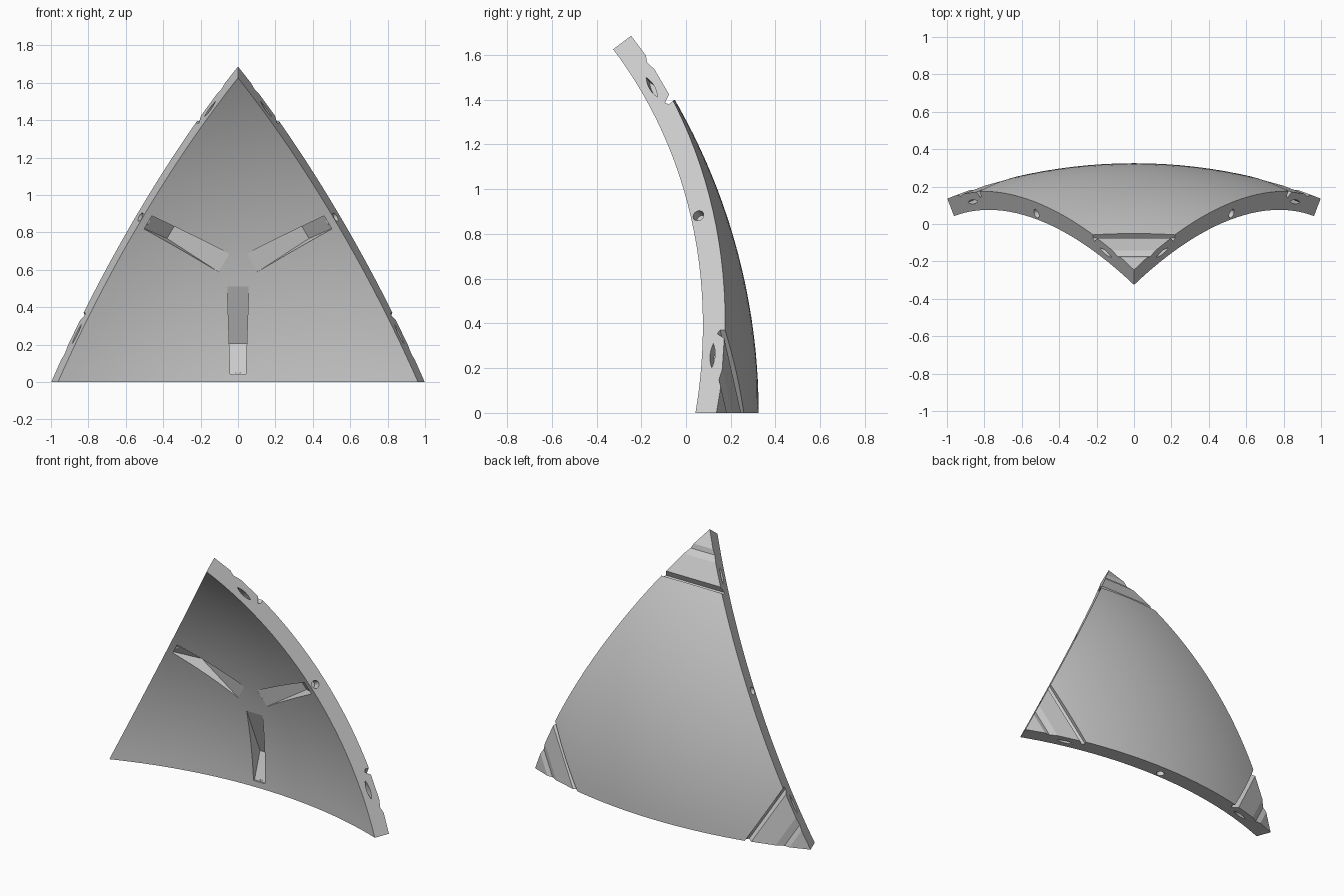
import bpy, bmesh
from math import sin, cos, pi, radians, sqrt
from mathutils import Vector, Matrix

if "Cube" in bpy.data.objects:
    bpy.data.objects.remove(bpy.data.objects["Cube"], do_unlink=True)

R_OUT, R_IN = 2.8, 2.695           # sphere radii of the shell
HALF, RISE = radians(20.92), radians(37.1)   # half side and height of the triangle
CENTRE_Y = -2.475

left = Vector((sin(HALF), cos(HALF), 0))
right = Vector((-sin(HALF), cos(HALF), 0))
apex = Vector((0, cos(RISE), sin(RISE)))
axis = (left + right + apex).normalized()


def make_object(name, bm):
    bmesh.ops.recalc_face_normals(bm, faces=bm.faces[:])
    mesh = bpy.data.meshes.new(name)
    bm.to_mesh(mesh)
    bm.free()
    obj = bpy.data.objects.new(name, mesh)
    bpy.context.collection.objects.link(obj)
    return obj


def prism(bm, start, end):
    """Closed prism between two matching rings of points."""
    a = [bm.verts.new(p) for p in start]
    b = [bm.verts.new(p) for p in end]
    n = len(a)
    for i in range(n):
        j = (i + 1) % n
        bm.faces.new((a[i], a[j], b[j], b[i]))
    bm.faces.new(a[::-1])
    bm.faces.new(b)


# Shell: spherical triangle thickened towards the sphere centre
bm = bmesh.new()
bm.faces.new([bm.verts.new(v) for v in (left, apex, right)])
bmesh.ops.subdivide_edges(bm, edges=bm.edges[:], cuts=25, use_grid_fill=True)
for v in bm.verts:
    v.co = v.co.normalized() * R_OUT
res = bmesh.ops.extrude_face_region(bm, geom=bm.faces[:], use_keep_orig=True)
for v in res["geom"]:
    if isinstance(v, bmesh.types.BMVert):
        v.co = v.co.normalized() * R_IN
shell = make_object("curved_triangle_panel", bm)

# Cutters for one third of the panel
bm = bmesh.new()

# Stepped corner with a narrow groove: (radius, degrees from the corner)
steps = [(2.9, -2), (2.796, -1), (2.797, 2.25), (2.784, 2.85), (2.794, 3.75),
         (2.79, 6.4), (2.755, 6.9), (2.768, 7.2), (2.82, 7), (2.9, 7)]
ring = [(r * cos(RISE - radians(d)), r * sin(RISE - radians(d))) for r, d in steps]
prism(bm, [(-0.5, y, z) for y, z in ring], [(0.5, y, z) for y, z in ring])

# Tapered trough on the inner face
trough = [(2.5, 0.51), (2.646, 0.51), (2.77, 0.205), (2.705, 0.04), (2.5, 0.04)]
prism(bm, [(-0.04 - 0.034 * z, y, z) for y, z in trough],
      [(0.04 + 0.034 * z, y, z) for y, z in trough])

# Round pin hole in the middle of the edge
pin = [(0.025 * cos(i * pi / 12), 2.73 + 0.025 * sin(i * pi / 12)) for i in range(24)]
prism(bm, [(x, y, -0.05) for x, y in pin], [(x, y, 0.05) for x, y in pin])

# Lens-shaped slots near both ends of the edge
lens = [(-0.06 + 0.015 * i, 1) for i in range(9)]
lens += [(0.06 - 0.015 * i, -1) for i in range(1, 8)]
lens = [(x, s * 0.012 * (1 - (x / 0.06) ** 2)) for x, s in lens]
for side in (-1, 1):
    turn = Matrix.Rotation(side * radians(15), 3, 'Z')
    prism(bm, [turn @ Vector((x, 2.745 + y, -0.05)) for x, y in lens],
          [turn @ Vector((x, 2.745 + y, 0.05)) for x, y in lens])

# Repeat the cutters around the panel axis
third = bm.verts[:] + bm.edges[:] + bm.faces[:]
for k in (1, 2):
    copy = bmesh.ops.duplicate(bm, geom=third)
    verts = [g for g in copy["geom"] if isinstance(g, bmesh.types.BMVert)]
    bmesh.ops.rotate(bm, verts=verts, cent=(0, 0, 0),
                     matrix=Matrix.Rotation(k * 2 * pi / 3, 3, axis))
cutter = make_object("panel_cutter", bm)
cutter.hide_render = True

# Cut the panel
cut = shell.modifiers.new("cut", 'BOOLEAN')
cut.operation, cut.solver, cut.object = 'DIFFERENCE', 'EXACT', cutter
bpy.ops.object.select_all(action='DESELECT')
shell.select_set(True)
bpy.context.view_layer.objects.active = shell
bpy.ops.object.modifier_apply(modifier="cut")
bpy.data.objects.remove(cutter, do_unlink=True)

# Place and colour
shell.data.transform(Matrix.Translation((0, CENTRE_Y, 0)))
grey = bpy.data.materials.new("plain_grey")
grey.use_nodes = True
grey.diffuse_color = (0.6, 0.6, 0.6, 1)
grey.node_tree.nodes["Principled BSDF"].inputs["Base Color"].default_value = (0.6, 0.6, 0.6, 1)
shell.data.materials.clear()
shell.data.materials.append(grey)
bpy.ops.object.shade_smooth_by_angle(angle=radians(15))
